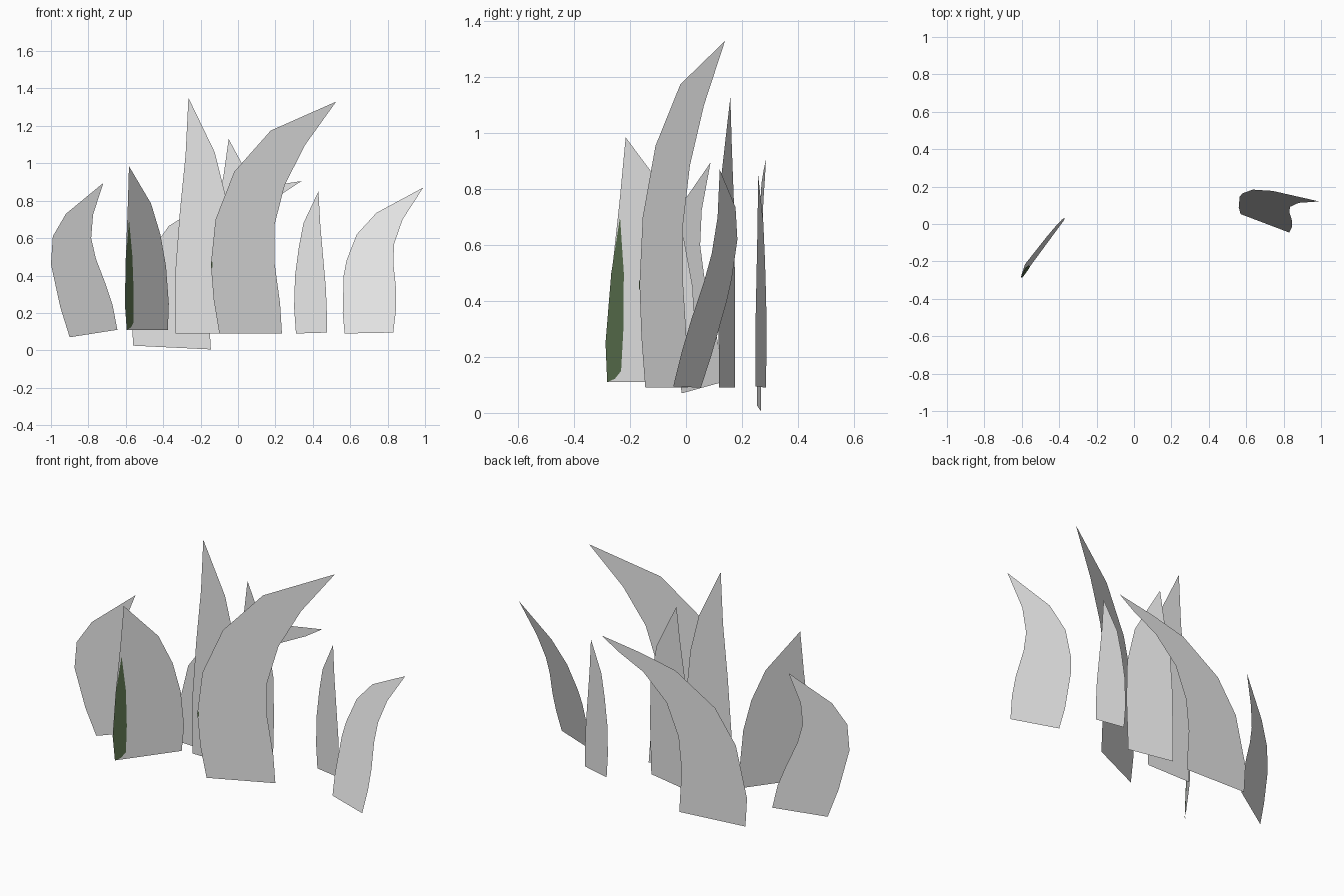
import bpy
import bmesh
from mathutils import Vector


def material(name, rgb):
    m = bpy.data.materials.new(name)
    m.diffuse_color = (*rgb, 1.0)
    return m


GREY = material("pale grey", (0.8, 0.8, 0.8))
GREEN = material("dark green", (0.094, 0.15, 0.069))


def blade(name, plane, left, right, mat=GREY, lift=0.0):
    """Flat leaf on the plane y = a + b*x + c*z.
    left: (x, z) from base up to the tip; right: from below the tip to base."""
    a, b, c = plane
    front = Vector((b, -1.0, c)).normalized()
    bm = bmesh.new()
    verts = [bm.verts.new(Vector((x, a + b * x + c * z, z)) + front * lift)
             for x, z in reversed(left + right)]
    bm.faces.new(verts)
    mesh = bpy.data.meshes.new(name)
    bm.to_mesh(mesh)
    bm.free()
    mesh.materials.append(mat)
    obj = bpy.data.objects.new(name, mesh)
    bpy.context.collection.objects.link(obj)
    return obj


# Large curved leaf in the middle
BIG = (-0.1, 0.456, 0.0)
blade("large_centre_blade", BIG,
      [(-0.10, 0.09), (-0.13, 0.27), (-0.145, 0.46), (-0.12, 0.70),
       (-0.02, 0.955), (0.175, 1.175), (0.525, 1.33)],
      [(0.36, 1.10), (0.25, 0.885), (0.195, 0.67), (0.195, 0.47),
       (0.225, 0.25), (0.235, 0.09)])

# Tallest leaf, facing straight forward
blade("tall_blade", (0.06, 0.0, 0.0),
      [(-0.335, 0.09), (-0.335, 0.42), (-0.31, 0.75), (-0.28, 1.05),
       (-0.265, 1.35)],
      [(-0.125, 1.06), (-0.07, 0.84), (-0.045, 0.60), (-0.04, 0.35),
       (-0.05, 0.09)])

# Leaf behind the large one
blade("centre_back_blade", (0.148, -0.213, 0.0),
      [(-0.127, 0.09), (-0.125, 0.50), (-0.11, 0.75), (-0.075, 0.95),
       (-0.05, 1.13)],
      [(0.02, 1.0), (0.10, 0.85), (0.145, 0.64), (0.15, 0.40), (0.14, 0.09)])

# Wide leaf along the back, bending right
blade("rear_blade", (0.274, 0.035, 0.0),
      [(-0.56, 0.025), (-0.57, 0.19), (-0.50, 0.48), (-0.37, 0.665),
       (-0.12, 0.82), (0.10, 0.868), (0.34, 0.905)],
      [(0.24, 0.84), (0.08, 0.76), (-0.065, 0.62), (-0.14, 0.44),
       (-0.16, 0.25), (-0.145, 0.005)])

# Far left leaf
blade("far_left_blade", (0.498, 0.57, 0.0),
      [(-0.90, 0.07), (-0.95, 0.23), (-1.0, 0.46), (-0.99, 0.61),
       (-0.92, 0.73), (-0.72, 0.895)],
      [(-0.775, 0.725), (-0.785, 0.60), (-0.76, 0.49), (-0.71, 0.36),
       (-0.67, 0.24), (-0.645, 0.11)])

# Front left leaf, turned sideways
LEFT = (0.523, 1.36, 0.055)
blade("front_left_blade", LEFT,
      [(-0.595, 0.11), (-0.605, 0.25), (-0.60, 0.50), (-0.59, 0.75),
       (-0.583, 0.985)],
      [(-0.465, 0.785), (-0.415, 0.62), (-0.385, 0.45), (-0.37, 0.25),
       (-0.375, 0.11)])

# Small upright leaf on the right
blade("small_right_blade", (0.357, -0.23, 0.0),
      [(0.31, 0.09), (0.30, 0.23), (0.305, 0.40), (0.325, 0.55),
       (0.35, 0.68), (0.43, 0.85)],
      [(0.44, 0.67), (0.455, 0.50), (0.47, 0.33), (0.475, 0.20),
       (0.475, 0.095)])

# Far right leaf, leaning back
blade("far_right_blade", (0.246, -0.385, 0.294),
      [(0.57, 0.09), (0.56, 0.20), (0.565, 0.40), (0.58, 0.48),
       (0.635, 0.62), (0.74, 0.735), (0.99, 0.87)],
      [(0.88, 0.70), (0.835, 0.57), (0.83, 0.47), (0.845, 0.33),
       (0.845, 0.22), (0.83, 0.095)])

# Green patches lying on the leaf fronts
blade("green_edge_patch", LEFT,
      [(-0.595, 0.11), (-0.605, 0.25), (-0.60, 0.50), (-0.585, 0.70)],
      [(-0.567, 0.50), (-0.56, 0.30), (-0.56, 0.15), (-0.575, 0.122)],
      GREEN, 0.003)
blade("green_edge_spot", BIG,
      [(-0.143, 0.44), (-0.145, 0.46), (-0.143, 0.475)],
      [(-0.137, 0.47), (-0.137, 0.445)], GREEN, 0.003)
